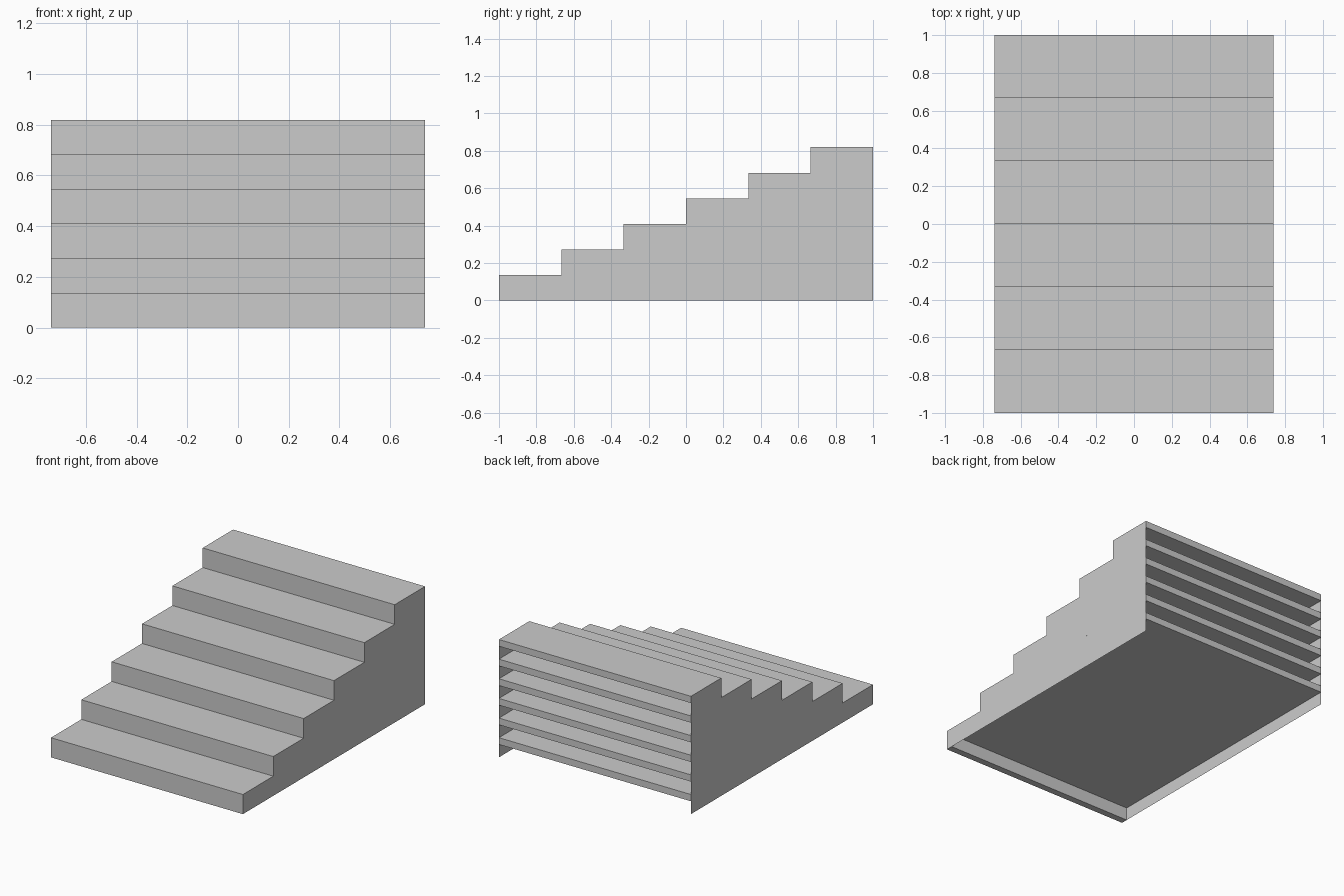
import bpy

if "Cube" in bpy.data.objects:
    bpy.data.objects.remove(bpy.data.objects["Cube"])

W = 0.738          # half width
H = 0.819          # total height
N = 6              # number of steps
T = 0.047          # board thickness
RISE, RUN = H / N, 2.0 / N


def add_mesh(name, verts, faces):
    mesh = bpy.data.meshes.new(name)
    mesh.from_pydata(verts, [], faces)
    mesh.update()
    obj = bpy.data.objects.new(name, mesh)
    bpy.context.collection.objects.link(obj)
    return obj


# Steps: L-shaped riser and tread, each tread running through to the open back
for i in range(N):
    y, z0, z1 = -1 + i * RUN, i * RISE, (i + 1) * RISE
    profile = [(y, z0), (y, z1), (1, z1), (1, z1 - T), (y + T, z1 - T), (y + T, z0)]
    n = len(profile)
    verts = [(x, py, pz) for x in (-W, W) for py, pz in profile]
    faces = [(k, n + k, n + (k + 1) % n, (k + 1) % n) for k in range(n)]
    add_mesh(f"step_{i + 1}", verts, faces)

# Side panels: thin sheets with the stepped outline, closing the step ends
outline = [(1, 0)]
for i in reversed(range(N)):
    outline += [(-1 + (i + 1) * RUN, (i + 1) * RISE), (-1 + i * RUN, (i + 1) * RISE)]
outline.append((-1, 0))
for name, x in (("left_side", -W), ("right_side", W)):
    order = list(range(len(outline)))
    if x < 0:
        order.reverse()
    add_mesh(name, [(x, y, z) for y, z in outline], [order])
